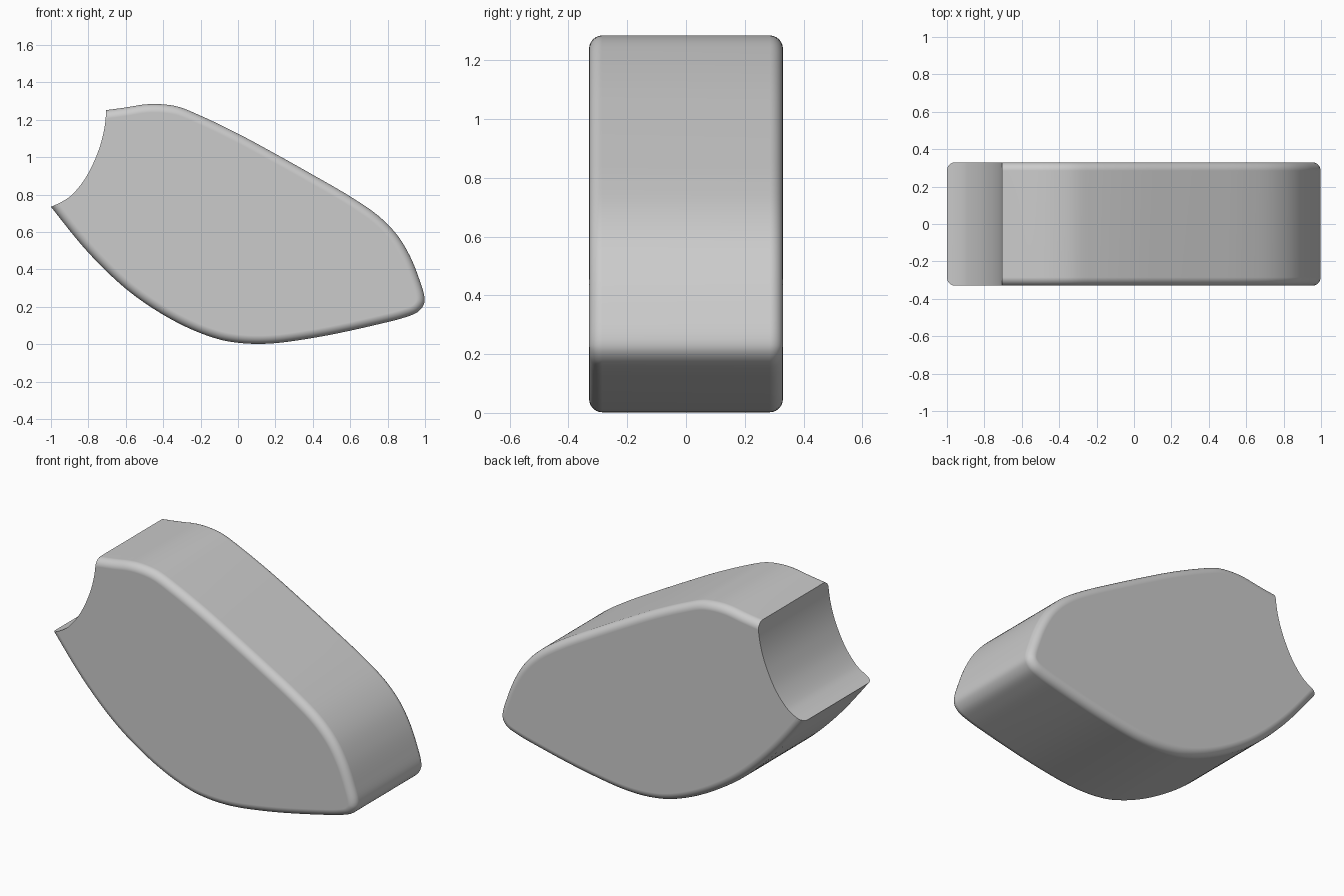
import bpy, bmesh, math
from mathutils import Vector

if "Cube" in bpy.data.objects:
    bpy.data.objects.remove(bpy.data.objects["Cube"])

HALF_DEPTH = 0.33
ROUND = 0.045


def spline(pts, steps=6):
    """Smooth open curve through the given points."""
    p = [Vector(q) for q in pts]
    p = [2 * p[0] - p[1]] + p + [2 * p[-1] - p[-2]]
    out = []
    for i in range(1, len(p) - 2):
        a, b, c, d = p[i - 1:i + 3]
        ta = (a - b).length ** 0.5
        tb = (b - c).length ** 0.5
        tc = (c - d).length ** 0.5
        m1 = (c - b) + tb * ((b - a) / ta - (c - a) / (ta + tb))
        m2 = (c - b) + tb * ((d - c) / tc - (d - b) / (tb + tc))
        for s in range(steps):
            t = s / steps
            out.append((2*t**3 - 3*t**2 + 1) * b + (t**3 - 2*t**2 + t) * m1
                       + (3*t**2 - 2*t**3) * c + (t**3 - t**2) * m2)
    return out + [p[-2]]


def loft(name, outline, rings):
    """Sweep an xz outline along y; each ring is (y, inward offset)."""
    bm = bmesh.new()
    n = len(outline)
    inward = []
    for i in range(n):
        t = (outline[(i + 1) % n] - outline[i - 1]).normalized()
        inward.append(Vector((t.y, -t.x)))     # outline runs clockwise
    loops = []
    for y, off in rings:
        loop = []
        for p, d in zip(outline, inward):
            q = p + d * off
            loop.append(bm.verts.new((q.x, y, q.y)))
        loops.append(loop)
    for a, b in zip(loops, loops[1:]):
        for i in range(n):
            j = (i + 1) % n
            bm.faces.new((a[i], a[j], b[j], b[i]))
    bm.faces.new(loops[0])
    bm.faces.new(loops[-1])
    bmesh.ops.recalc_face_normals(bm, faces=bm.faces)
    me = bpy.data.meshes.new(name)
    bm.to_mesh(me)
    bm.free()
    ob = bpy.data.objects.new(name, me)
    bpy.context.collection.objects.link(ob)
    return ob


# Body: rounded slab, running past the hollow end
body_outline = spline([
    (-1.0, 1.22), (-0.85, 1.235), (-0.705, 1.252), (-0.6, 1.266), (-0.5, 1.282),
    (-0.42, 1.284), (-0.32, 1.27), (-0.2, 1.222), (0, 1.126), (0.2, 1.018),
    (0.4, 0.906), (0.6, 0.79), (0.75, 0.687), (0.85, 0.585), (0.92, 0.47),
    (0.97, 0.345), (0.997, 0.25), (0.992, 0.21), (0.96, 0.172), (0.89, 0.143),
    (0.75, 0.107), (0.5, 0.052), (0.3, 0.018), (0.2, 0.006), (0.1, 0.002),
    (0, 0.008), (-0.1, 0.026), (-0.25, 0.08), (-0.42, 0.17), (-0.6, 0.297),
    (-0.8, 0.49), (-1.0, 0.735), (-1.15, 0.93)])
quarter = [math.pi / 2 * k / 6 for k in range(7)]
half = [(-HALF_DEPTH + ROUND * (1 - math.sin(a)), ROUND * (1 - math.cos(a)))
        for a in reversed(quarter)]
body = loft("rounded_body", body_outline,
            half + [(-y, o) for y, o in reversed(half)])

# Hollow end: cut with a curved wall
wall = spline([(-1.12, 0.69), (-1.0, 0.735), (-0.94, 0.763), (-0.89, 0.797),
               (-0.82, 0.882), (-0.767, 0.983), (-0.733, 1.075), (-0.712, 1.17),
               (-0.705, 1.252), (-0.702, 1.4)])
cutter = loft("end_cutter",
              [Vector((-1.6, 0.69)), Vector((-1.6, 1.4))] + wall[::-1],
              [(-0.6, 0), (0.6, 0)])
cutter.hide_render = True
cut = body.modifiers.new("hollow_end", 'BOOLEAN')
cut.object = cutter
cut.operation = 'DIFFERENCE'
cut.solver = 'EXACT'
bpy.context.view_layer.objects.active = body
body.select_set(True)
bpy.ops.object.modifier_apply(modifier=cut.name)
bpy.data.objects.remove(cutter)

# Smooth sides with crisp rim around the hollow
bpy.ops.object.shade_smooth_by_angle(angle=math.radians(30))
weighted = body.modifiers.new("flat_face_normals", 'WEIGHTED_NORMAL')
weighted.keep_sharp = True
